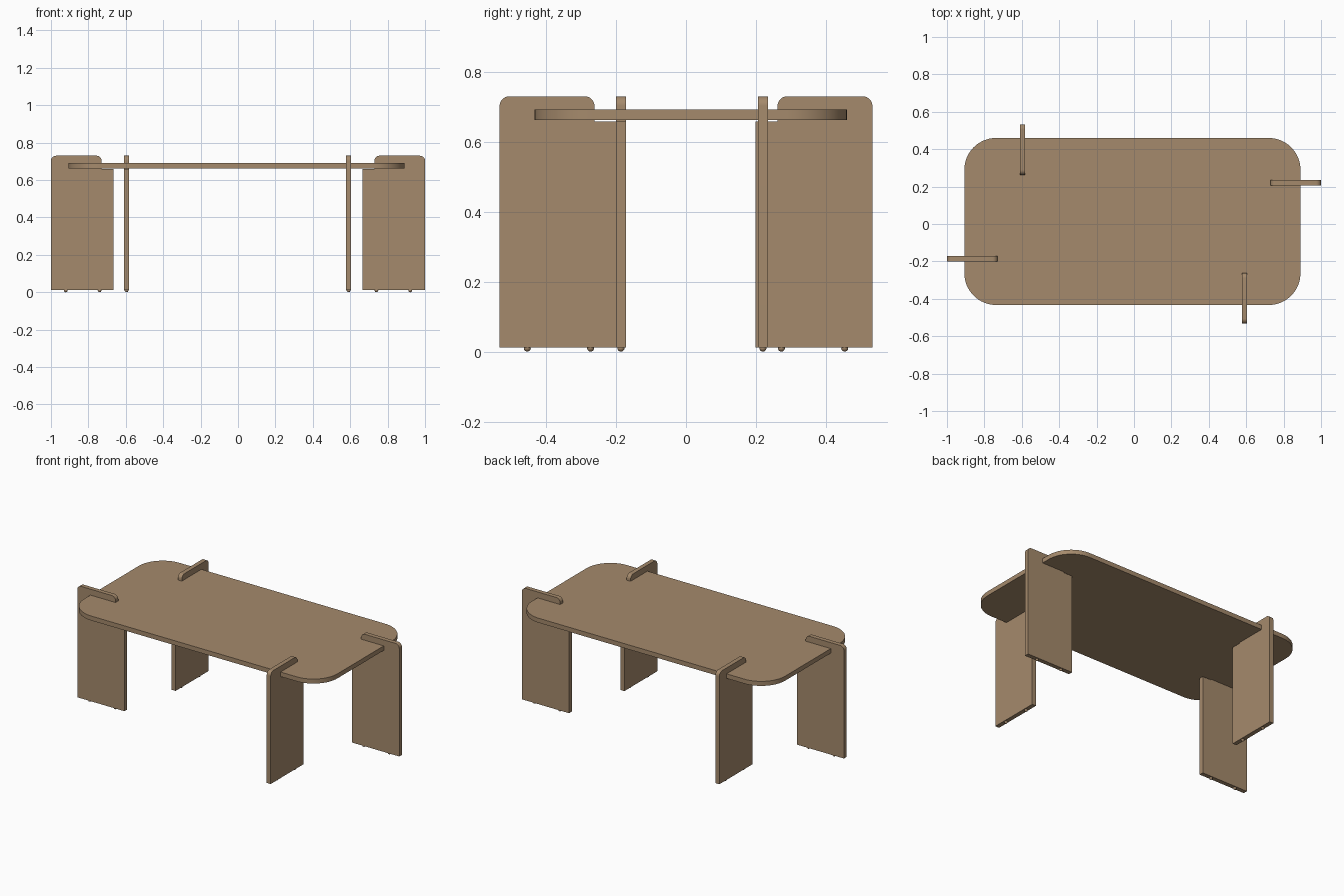
import bpy, bmesh, math
from mathutils import Matrix, Vector

if "Cube" in bpy.data.objects:
    bpy.data.objects.remove(bpy.data.objects["Cube"])

wood = bpy.data.materials.new("warm_wood")
wood.diffuse_color = (0.376, 0.254, 0.15, 1)
wood.use_nodes = True
wood.node_tree.nodes["Principled BSDF"].inputs["Base Color"].default_value = wood.diffuse_color


def arc(cx, cy, r, a0, a1, n=10):
    return [(cx + r * math.cos(math.radians(a0 + (a1 - a0) * i / n)),
             cy + r * math.sin(math.radians(a0 + (a1 - a0) * i / n))) for i in range(n + 1)]


def slab(name, outline, thick, matrix):
    """Extrude a flat outline along local z, then place it with a matrix."""
    bm = bmesh.new()
    face = bm.faces.new([bm.verts.new((x, y, 0)) for x, y in outline])
    ext = bmesh.ops.extrude_face_region(bm, geom=[face])
    verts = [v for v in ext["geom"] if isinstance(v, bmesh.types.BMVert)]
    bmesh.ops.translate(bm, verts=verts, vec=(0, 0, thick))
    bmesh.ops.transform(bm, matrix=matrix, verts=bm.verts)
    bmesh.ops.recalc_face_normals(bm, faces=bm.faces)
    return finish(name, bm)


def finish(name, bm):
    me = bpy.data.meshes.new(name)
    bm.to_mesh(me)
    bm.free()
    me.materials.append(wood)
    ob = bpy.data.objects.new(name, me)
    bpy.context.collection.objects.link(ob)
    bpy.ops.object.select_all(action='DESELECT')
    ob.select_set(True)
    bpy.context.view_layer.objects.active = ob
    bpy.ops.object.shade_smooth_by_angle(angle=math.radians(30))
    return ob


# Rounded tabletop
x0, x1, y0, y1, R = -0.907, 0.89, -0.433, 0.46, 0.17
top = (arc(x1 - R, y1 - R, R, 0, 90, 16) + arc(x0 + R, y1 - R, R, 90, 180, 16)
       + arc(x0 + R, y0 + R, R, 180, 270, 16) + arc(x1 - R, y0 + R, R, 270, 360, 16))
slab("tabletop", top, 0.029, Matrix.Translation((0, 0, 0.663)))

# Leg panel profile: u runs inward from the outer edge, v is height
W, N, H, B, LEDGE, r = 0.334, 0.271, 0.73, 0.012, 0.658, 0.027
profile = ([(0, B), (W, B), (W, LEDGE), (N, LEDGE)]
           + arc(N - r, H - r, r, 0, 90) + arc(r, H - r, r, 90, 180))

# name, inward direction, outer edge centre (x, y)
legs = [("left_leg", (1, 0), (-1.0, -0.186)),
        ("right_leg", (-1, 0), (1.0, 0.220)),
        ("front_leg", (0, 1), (0.591, -0.533)),
        ("back_leg", (0, -1), (-0.596, 0.533))]
T = 0.028
for name, d, edge in legs:
    u, v = Vector((d[0], d[1], 0)), Vector((0, 0, 1))
    w = u.cross(v)
    m = Matrix((u, v, w)).transposed().to_4x4()
    m.translation = Vector((edge[0], edge[1], 0)) - w * T / 2
    slab(name, profile, T, m)
    # Small round glides under each panel
    bm = bmesh.new()
    for s in (0.079, 0.26):
        p = Vector((edge[0], edge[1], 0.01)) + u * s
        bmesh.ops.create_uvsphere(bm, u_segments=16, v_segments=10, radius=0.01,
                                  matrix=Matrix.Translation(p))
    finish(name + "_glides", bm)
